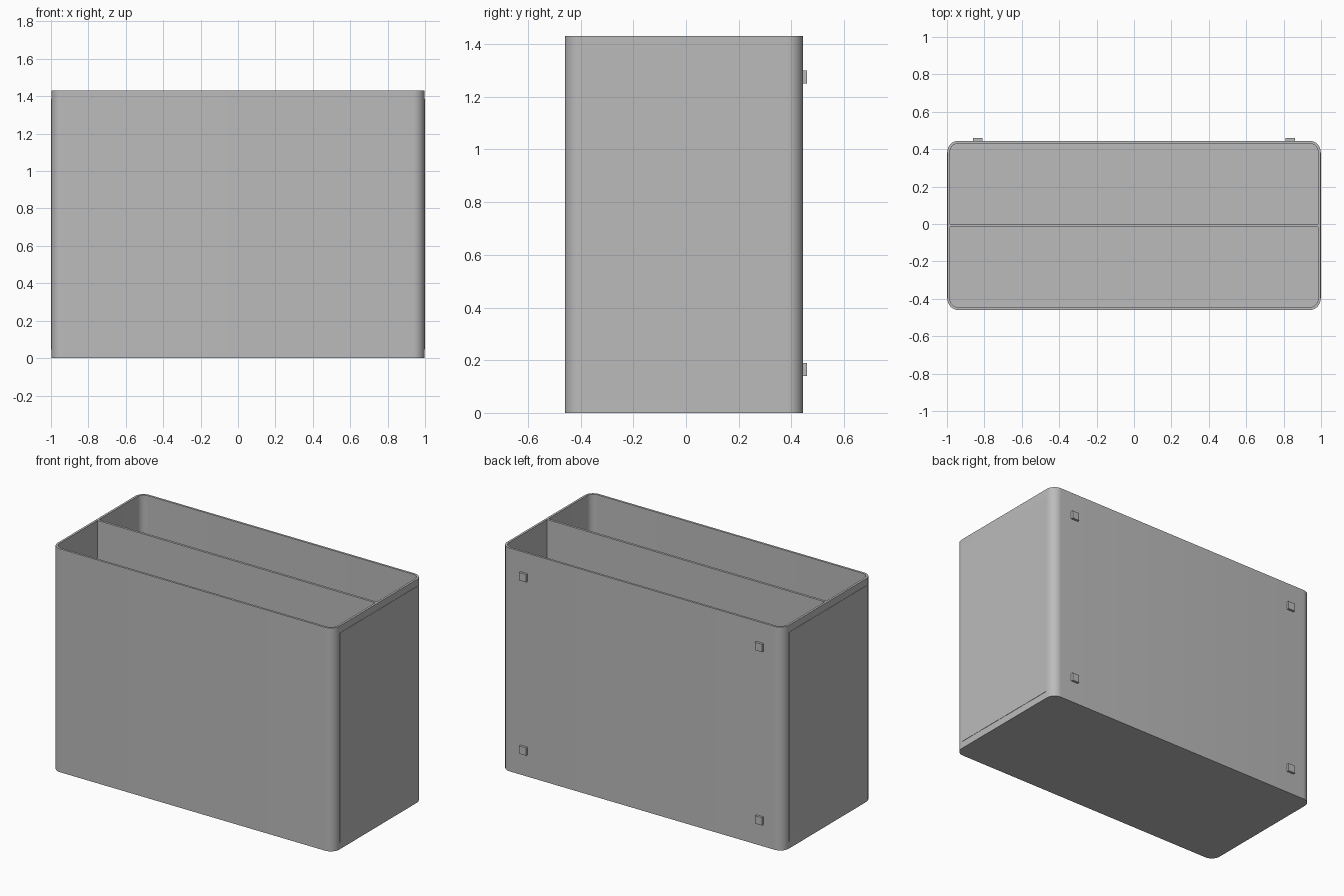
import bpy, bmesh, math

cube = bpy.data.objects.get("Cube")
if cube:
    bpy.data.objects.remove(cube, do_unlink=True)

Y0, Y1, HEIGHT = -0.46, 0.445, 1.43
HALF, WALL, RADIUS, FLOOR = 0.998, 0.014, 0.06, 0.015
MID = (Y0 + Y1) / 2

grey = bpy.data.materials.new("light grey")
grey.use_nodes = True
colour = (0.5, 0.5, 0.5, 1)
grey.diffuse_color = colour
grey.node_tree.nodes["Principled BSDF"].inputs["Base Color"].default_value = colour


def outline(inset, steps=10):
    """Rounded rectangle seen from above, moved inward by inset."""
    r = RADIUS - inset
    points = []
    for quarter, (sx, sy) in enumerate([(1, 1), (-1, 1), (-1, -1), (1, -1)]):
        cx = sx * (HALF - RADIUS)
        cy = MID + sy * ((Y1 - Y0) / 2 - RADIUS)
        for i in range(steps + 1):
            a = math.pi / 2 * (quarter + i / steps)
            points.append((cx + r * math.cos(a), cy + r * math.sin(a)))
    return points


def finish(bm, name):
    bmesh.ops.recalc_face_normals(bm, faces=bm.faces)
    mesh = bpy.data.meshes.new(name)
    bm.to_mesh(mesh)
    bm.free()
    mesh.materials.append(grey)
    ob = bpy.data.objects.new(name, mesh)
    bpy.context.collection.objects.link(ob)
    return ob


def box(name, x, y, z):
    """Box from (low, high) pairs on each axis."""
    bm = bmesh.new()
    bmesh.ops.create_cube(bm, size=1)
    for v in bm.verts:
        v.co = [sum(p) / 2 + c * (p[1] - p[0]) for p, c in zip((x, y, z), v.co)]
    return finish(bm, name)


# Open rounded shell: outer wall, rim, inner wall and floor
bm = bmesh.new()
rings = [[bm.verts.new((x, y, z)) for x, y in outline(inset)]
         for inset, z in ((0, 0), (0, HEIGHT), (WALL, HEIGHT), (WALL, FLOOR))]
for a, b in zip(rings, rings[1:]):
    for i in range(len(a)):
        j = (i + 1) % len(a)
        bm.faces.new((a[i], a[j], b[j], b[i]))
bm.faces.new(rings[0])
bm.faces.new(rings[-1])
shell = finish(bm, "shell")
bpy.ops.object.select_all(action="DESELECT")
shell.select_set(True)
bpy.context.view_layer.objects.active = shell
bpy.ops.object.shade_smooth_by_angle(angle=math.radians(30))

# Divider between the two compartments
inner = HALF - WALL
box("divider", (-inner, inner), (-0.015, 0), (FLOOR, HEIGHT))

# Thin end panels and the four mounting pads on the back
for side, s in (("left", 1), ("right", -1)):
    box(side + "_end_panel", sorted((s * (HALF - 0.004), s)),
        (MID - 0.39, MID + 0.39), (0.045, HEIGHT - 0.045))
    for level, z in (("lower", 0.165), ("upper", 1.275)):
        x = s * 0.835
        box(f"{side}_{level}_pad", (x - 0.025, x + 0.025),
            (Y1 - 0.005, 0.46), (z - 0.025, z + 0.025))
